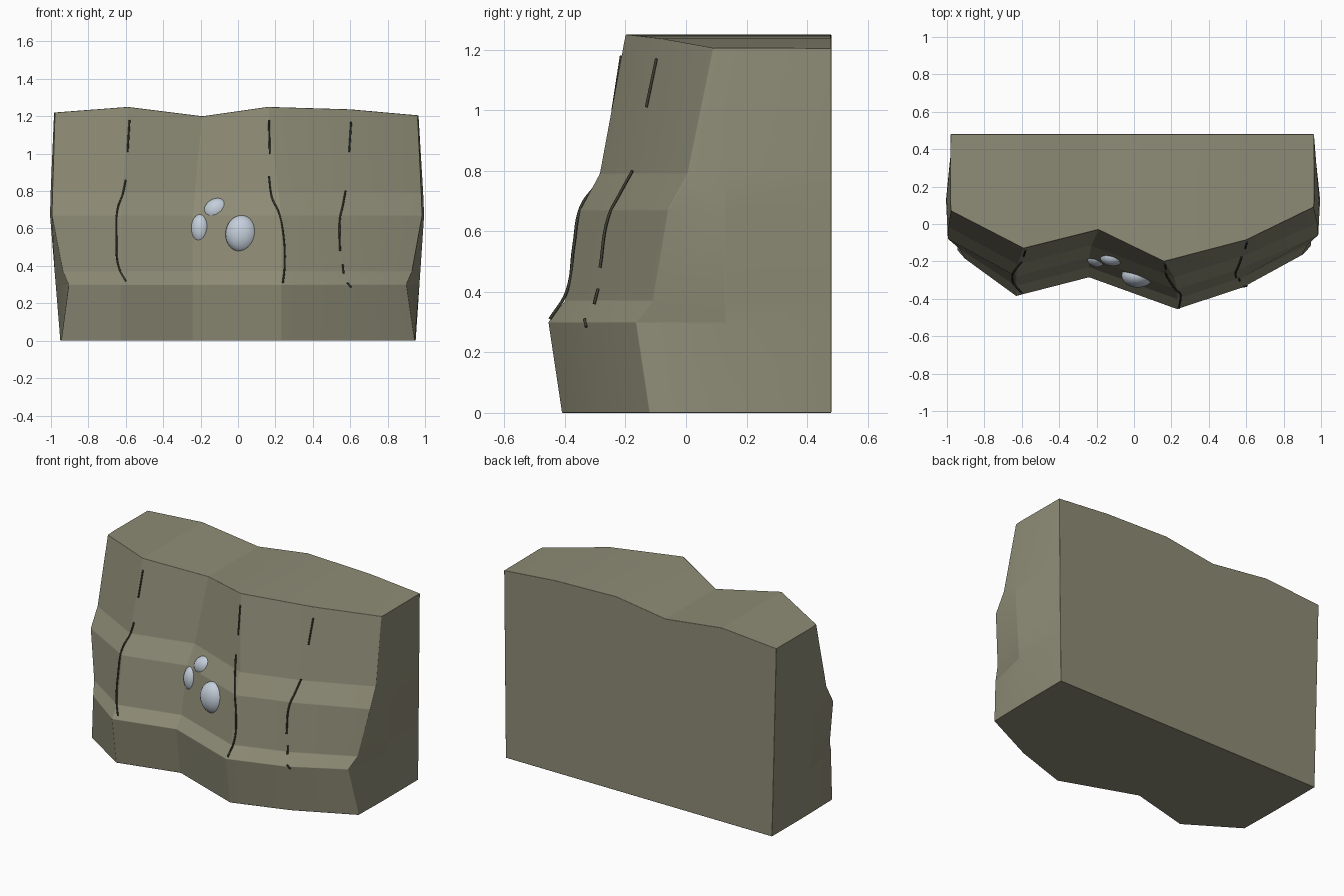
import bpy
from mathutils import Vector

if "Cube" in bpy.data.objects:
    bpy.data.objects.remove(bpy.data.objects["Cube"], do_unlink=True)


def material(name, rgb):
    m = bpy.data.materials.new(name)
    m.use_nodes = True
    m.diffuse_color = (*rgb, 1)
    m.node_tree.nodes["Principled BSDF"].inputs["Base Color"].default_value = (*rgb, 1)
    return m


STONE = material("olive stone", (0.27, 0.26, 0.18))
DARK = material("dark crack", (0.05, 0.05, 0.035))
PALE = material("pale blue grey", (0.55, 0.62, 0.70))

# Rows of the cliff: height, forward step, corner half width, side half width
ROWS = [(0, -0.21, 0.945, 0.95), (0.30, -0.255, 0.90, 0.97), (0.37, -0.20, 0.93, 0.975),
        (0.67, -0.15, 0.985, 0.995), (0.79, -0.085, 0.98, 0.99), (1.22, 0, 0.96, 0.965)]
# Columns of the cliff: x at top, x at base, front y at top, height at top
COLUMNS = [(-0.98, 0, 0.07, 1.22), (-0.59, -0.63, -0.13, 1.25), (-0.19, -0.24, -0.03, 1.20),
           (0.16, 0.23, -0.20, 1.25), (0.60, 0.58, -0.085, 1.237), (0.96, 0, 0.09, 1.205)]
BACK = 0.48


def column_x(c, r):
    z, _, corner, _ = ROWS[r]
    top, base = COLUMNS[c][:2]
    if c == 0:
        return -corner - 0.015 * z
    if c == len(COLUMNS) - 1:
        return corner
    t = max(0, (z - 0.67) / 0.55)
    return base + (top - base) * t


def front_y(x, z):
    """Depth of the cliff face at a point, blended between rows and columns."""
    for r in range(len(ROWS) - 1):
        if z <= ROWS[r + 1][0]:
            break
    t = (z - ROWS[r][0]) / (ROWS[r + 1][0] - ROWS[r][0])
    xs = [column_x(c, r) * (1 - t) + column_x(c, r + 1) * t for c in range(len(COLUMNS))]
    step = ROWS[r][1] * (1 - t) + ROWS[r + 1][1] * t
    for c in range(len(xs) - 1):
        if x <= xs[c + 1]:
            break
    u = (x - xs[c]) / (xs[c + 1] - xs[c])
    return COLUMNS[c][2] * (1 - u) + COLUMNS[c + 1][2] * u + step


# Cliff body: rings stacked upward, closed with strips
def build_cliff():
    n = len(COLUMNS)
    ring = 2 * n + 2
    verts, faces = [], []
    for r, (z, step, corner, side) in enumerate(ROWS):
        last = r == len(ROWS) - 1
        heights = [c[3] if last else z for c in COLUMNS]
        front = [(column_x(c, r), COLUMNS[c][2] + step, heights[c]) for c in range(n)]
        wide = 0.95 + 0.01 * z
        back = [(max(-wide - 0.01 * z, min(wide, x)) if 0 < c < n - 1
                 else (wide if c else -wide - 0.015 * z), BACK, h)
                for c, (x, _, h) in enumerate(front)]
        right = (side, 0.13, heights[-1])
        left = (-side - 0.015 * z, 0.13, heights[0])
        verts += front + [right] + back[::-1] + [left]
    for r in range(len(ROWS) - 1):
        for i in range(ring):
            j = (i + 1) % ring
            a, b = r * ring, (r + 1) * ring
            faces.append((a + i, a + j, b + j, b + i))
    for base, flip in ((0, True), ((len(ROWS) - 1) * ring, False)):
        caps = [(i, i + 1, 2 * n - i - 1, 2 * n - i) for i in range(n - 1)]
        caps += [(n - 1, n, n + 1), (0, 2 * n, 2 * n + 1)]
        for cap in caps:
            cap = tuple(base + v for v in cap)
            faces.append(cap[::-1] if flip else cap)
    mesh = bpy.data.meshes.new("cliff_body")
    mesh.from_pydata(verts, [], faces)
    mesh.materials.append(STONE)
    mesh.shade_smooth()
    ob = bpy.data.objects.new("cliff_body", mesh)
    bpy.context.collection.objects.link(ob)
    bevel = ob.modifiers.new("soft edges", "BEVEL")
    bevel.width = 0.03
    bevel.segments = 3
    bevel.limit_method = "ANGLE"
    bevel.angle_limit = 0.2
    bevel.harden_normals = True


build_cliff()


# Cracks: thin tubes that follow the cliff face
def crack(name, points):
    curve = bpy.data.curves.new(name, "CURVE")
    curve.dimensions = "3D"
    curve.bevel_depth = 0.005
    curve.bevel_resolution = 1
    curve.resolution_u = 6
    curve.use_fill_caps = True
    spline = curve.splines.new("BEZIER")
    spline.bezier_points.add(len(points) - 1)
    for bp, (x, z) in zip(spline.bezier_points, points):
        bp.co = Vector((x, front_y(x, z) - 0.006, z))
        bp.handle_left_type = bp.handle_right_type = "AUTO"
    curve.materials.append(DARK)
    bpy.context.collection.objects.link(bpy.data.objects.new(name, curve))


crack("right_crack_top", [(-0.58, 1.18), (-0.59, 1.01)])
crack("right_crack", [(-0.60, 0.86), (-0.615, 0.79), (-0.645, 0.70), (-0.65, 0.55),
                      (-0.64, 0.40), (-0.60, 0.32)])
crack("middle_crack_top", [(0.165, 1.18), (0.17, 1.0)])
crack("middle_crack", [(0.165, 0.88), (0.18, 0.77), (0.22, 0.68), (0.245, 0.55),
                       (0.25, 0.40), (0.24, 0.31)])
crack("left_crack_top", [(0.605, 1.17), (0.595, 1.01)])
crack("left_crack", [(0.575, 0.80), (0.56, 0.72), (0.545, 0.65), (0.545, 0.48)])
crack("left_crack_low", [(0.56, 0.41), (0.565, 0.36)])
crack("left_crack_end", [(0.585, 0.31), (0.605, 0.285)])


# Pale pebbles set into the hollow
def pebble(name, place, radii, tilt):
    bpy.ops.mesh.primitive_uv_sphere_add(segments=24, ring_count=16, location=place,
                                         rotation=(0, tilt, 0))
    ob = bpy.context.object
    ob.name = name
    ob.scale = radii
    ob.data.materials.append(PALE)
    ob.data.shade_smooth()


pebble("large_pebble", (0.02, -0.275, 0.57), (0.087, 0.065, 0.10), 0)
pebble("upper_pebble", (-0.115, -0.175, 0.70), (0.07, 0.05, 0.06), -0.5)
pebble("side_pebble", (-0.20, -0.18, 0.597), (0.052, 0.05, 0.08), 0)
